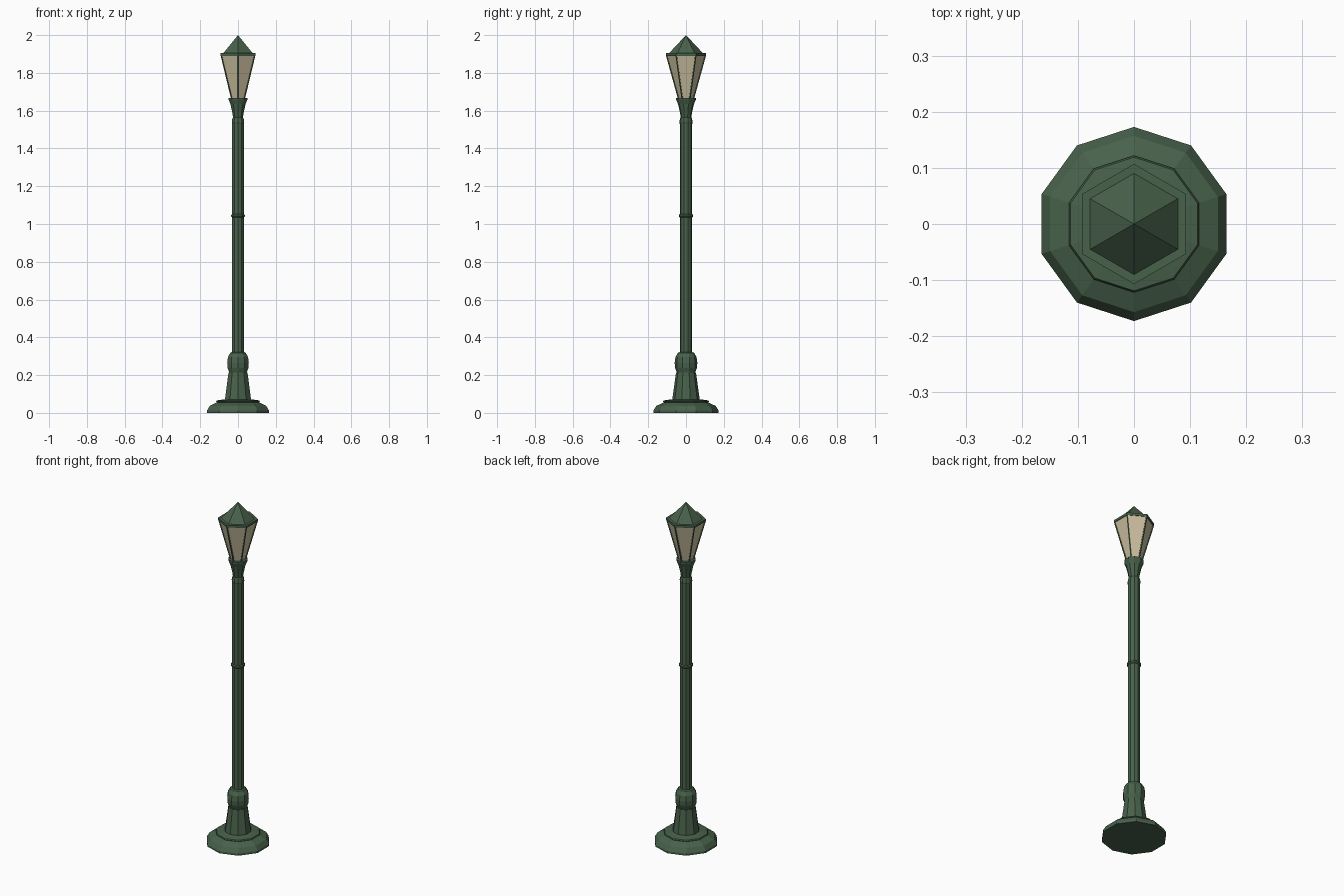
import bpy, bmesh
from math import sin, cos, pi

if "Cube" in bpy.data.objects:
    bpy.data.objects.remove(bpy.data.objects["Cube"])


def material(name, color):
    m = bpy.data.materials.new(name)
    m.diffuse_color = color
    m.use_nodes = True
    m.node_tree.nodes["Principled BSDF"].inputs["Base Color"].default_value = m.diffuse_color
    return m


GREEN = material("green_paint", (0.065, 0.12, 0.07, 1))
GLASS = material("warm_glass", (0.60, 0.52, 0.35, 1))


def lathe(name, profile, sides=10):
    """Faceted solid from (radius, z) pairs, with one corner on the y axis."""
    bm = bmesh.new()
    rings = []
    for r, z in profile:
        n = sides if r > 0 else 1
        rings.append([bm.verts.new((r * sin(2 * pi * i / sides), r * cos(2 * pi * i / sides), z))
                      for i in range(n)])
    for a, b in zip(rings, rings[1:]):
        for i in range(sides):
            j = (i + 1) % sides
            if len(b) == 1:
                bm.faces.new((a[i], a[j], b[0]))
            else:
                bm.faces.new((a[i], a[j], b[j], b[i]))
    for ring in (rings[0], rings[-1]):
        if len(ring) > 1:
            bm.faces.new(ring)
    bmesh.ops.recalc_face_normals(bm, faces=bm.faces)
    mesh = bpy.data.meshes.new(name)
    bm.to_mesh(mesh)
    bm.free()
    mesh.materials.append(GREEN)
    obj = bpy.data.objects.new(name, mesh)
    bpy.context.collection.objects.link(obj)
    return obj


# Stepped foot
lathe("foot", [(0.173, 0), (0.173, 0.012), (0.157, 0.037), (0.117, 0.056),
               (0.122, 0.06), (0.119, 0.066), (0.075, 0.072)])
# Tapered pedestal and ball
lathe("pedestal", [(0.073, 0.068), (0.053, 0.213)])
lathe("pedestal_ball", [(0.048, 0.213), (0.058, 0.238), (0.060, 0.265),
                        (0.056, 0.295), (0.043, 0.318), (0.033, 0.322)])
# Post and its bands
lathe("post", [(0.033, 0.315), (0.033, 1.54)])
lathe("middle_band", [(0.033, 1.035), (0.038, 1.04), (0.038, 1.048), (0.033, 1.053)])
lathe("top_band", [(0.033, 1.53), (0.035, 1.54), (0.031, 1.56), (0.027, 1.565)])
# Flared collar carrying the lantern
lathe("collar", [(0.027, 1.56), (0.032, 1.59), (0.042, 1.635), (0.052, 1.658), (0.052, 1.668)])

# Lantern: hexagonal frame with recessed panes
lantern = lathe("lantern", [(0.042, 1.66), (0.107, 1.895), (0.107, 1.904)], 6)
lantern.data.materials.append(GLASS)
bm = bmesh.new()
bm.from_mesh(lantern.data)
panes = [f for f in bm.faces if f.calc_area() > 0.01 and abs(f.normal.z) < 0.9]
bmesh.ops.inset_individual(bm, faces=panes, thickness=0.007)
bmesh.ops.inset_individual(bm, faces=panes, thickness=0.0005, depth=-0.004)
for f in panes:
    f.material_index = 1
bm.to_mesh(lantern.data)
bm.free()

# Pointed roof
lathe("roof", [(0.092, 1.902), (0, 2.0)], 6)
